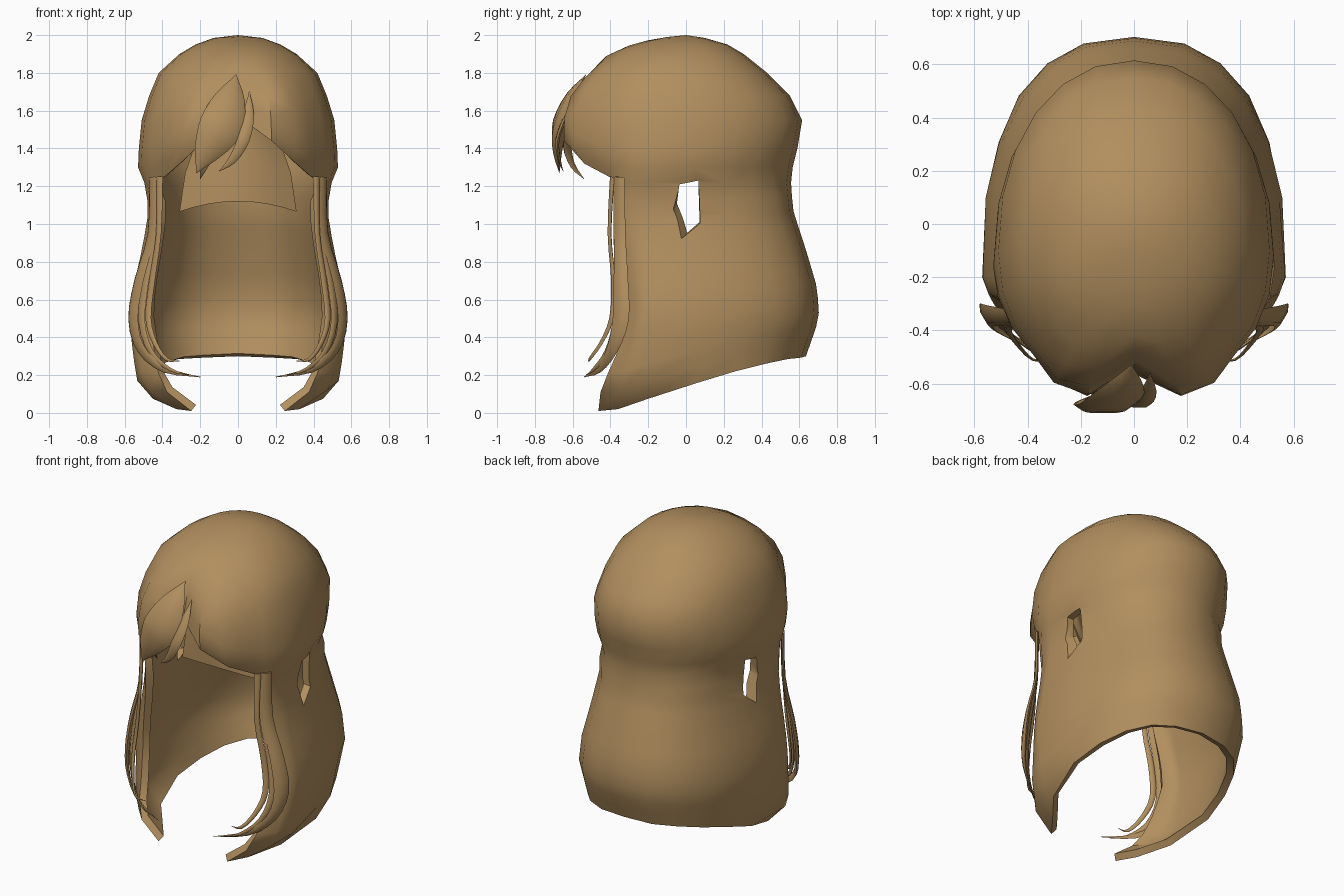
import bpy, bmesh
from math import sin, cos, radians, pi
from mathutils import Vector

if "Cube" in bpy.data.objects:
    bpy.data.objects.remove(bpy.data.objects["Cube"])

hair = bpy.data.materials.new("warm brown hair")
hair.use_nodes = True
COLOR = (0.445, 0.275, 0.114, 1)
hair.diffuse_color = COLOR
hair.node_tree.nodes["Principled BSDF"].inputs["Base Color"].default_value = COLOR


def finish(name, bm):
    bmesh.ops.recalc_face_normals(bm, faces=bm.faces)
    mesh = bpy.data.meshes.new(name)
    bm.to_mesh(mesh)
    bm.free()
    obj = bpy.data.objects.new(name, mesh)
    bpy.context.collection.objects.link(obj)
    mesh.materials.append(hair)
    return obj


def activate(obj):
    bpy.ops.object.select_all(action='DESELECT')
    obj.select_set(True)
    bpy.context.view_layer.objects.active = obj


def smooth(obj, angle=40):
    activate(obj)
    bpy.ops.object.shade_smooth_by_angle(angle=radians(angle))


def lookup(table, key):
    """Linear interpolation in a table whose first column descends."""
    for a, b in zip(table, table[1:]):
        if key >= b[0]:
            t = min(1, max(0, (a[0] - key) / (a[0] - b[0])))
            return [p + (q - p) * t for p, q in zip(a[1:], b[1:])]
    return table[-1][1:]


# Horizontal sections: height, half width, back y, front y, middle y
SECTIONS = [
    (2.0, 0, 0, 0, 0), (1.985, .13, .1, -.15, -.02), (1.95, .225, .22, -.29, -.04),
    (1.9, .31, .305, -.41, -.06), (1.8, .42, .43, -.52, -.08), (1.68, .47, .55, -.6, -.1),
    (1.55, .51, .615, -.64, -.1), (1.4, .525, .59, -.635, -.12), (1.28, .53, .56, -.53, -.17),
    (1.2, .485, .555, -.49, -.2), (1.06, .475, .57, -.46, -.2), (.88, .505, .63, -.41, -.2),
    (.66, .555, .695, -.37, -.2), (.5, .575, .705, -.36, -.2), (.3, .555, .635, -.44, -.2),
    (.15, .53, .59, -.53, -.2), (.08, .46, .57, -.55, -.2), (0, .31, .55, -.55, -.2)]
# Lower edges by angle from the back, descending
FRINGE = [(180, 1.57), (165, 1.44), (150, 1.32), (135, 1.26), (120, 1.22), (0, 1.22)]
HEM = [(120, .01), (105, .02), (90, .075), (75, .16), (60, .22), (45, .26), (30, .285), (0, .3)]


def on_shell(angle, z):
    width, back, front, mid = lookup(SECTIONS, z)
    s, c = sin(radians(angle)), cos(radians(angle))
    power = 2 / (2.15 if z > 1.2 else 2.45)
    side = 1 if s > 0 else -1
    x = width * abs(s) ** power * side
    y = mid + ((back if c > 0 else front) - mid) * abs(c) ** power
    # brow lobes either side of a parting notch
    swell = min(1, max(0, (1.88 - z) / .2))
    if abs(angle) > 170:
        y += .07 * swell
    elif abs(angle) > 140:
        x += .03 * swell * side
        y -= .025 * swell
    return Vector((x, y, z))


# Crown, fringe and long back as one shell
bm = bmesh.new()
angles = [-180 + 15 * i for i in range(24)]
apex = bm.verts.new((0, 0, 2))
crown = [1.985, 1.95, 1.9, 1.8, 1.68, 1.55, 1.4, 1.3, 1.22]
columns = {}
for a in angles:
    edge = lookup(FRINGE, abs(a))[0]
    col = [bm.verts.new(on_shell(a, 2 - (2 - z) * (2 - edge) / .78)) for z in crown]
    if abs(a) <= 120:
        hem = lookup(HEM, abs(a))[0]
        for i in range(1, 13):
            # front edges wrap further inward towards the tips
            wrap = max(0, abs(a) - 90) * .5 * i / 12
            turned = a + wrap if a > 0 else a - wrap
            col.append(bm.verts.new(on_shell(turned, edge + (hem - edge) * i / 12)))
    columns[a] = col
for i, a in enumerate(angles):
    left, right = columns[a], columns[angles[(i + 1) % len(angles)]]
    bm.faces.new((apex, left[0], right[0]))
    for j in range(min(len(left), len(right)) - 1):
        bm.faces.new((left[j], left[j + 1], right[j + 1], right[j]))
shell = finish("hair_shell", bm)
wall = shell.vertex_groups.new(name="wall")
for v in shell.data.vertices:
    thin = v.co.z > 1.2 and v.co.y < -.33
    wall.add([v.index], .25 if thin else 1, 'REPLACE')
thick = shell.modifiers.new("thickness", 'SOLIDIFY')
thick.thickness = .045
thick.offset = -1
thick.vertex_group = "wall"
activate(shell)
bpy.ops.object.modifier_apply(modifier="thickness")

# Ear openings through both sides, with a slanted lower rim
OUTSIDE = [(-.035, 1.21), (.065, 1.23), (.078, 1.0), (-.03, .915), (-.078, 1.06)]
INSIDE = [(-.035, 1.21), (.065, 1.23), (.072, 1.01), (.012, .96), (-.048, 1.11)]
bm = bmesh.new()
rings = [[bm.verts.new((x, y, z)) for y, z in outline] for x, outline in (
    (-1, OUTSIDE), (-.5, OUTSIDE), (-.425, INSIDE), (.425, INSIDE), (.5, OUTSIDE), (1, OUTSIDE))]
for a, b in zip(rings, rings[1:]):
    for k in range(5):
        bm.faces.new((a[k], a[(k + 1) % 5], b[(k + 1) % 5], b[k]))
bm.faces.new(rings[0])
bm.faces.new(rings[-1])
cutter = finish("ear_cutter", bm)
cutter.hide_render = True
cut = shell.modifiers.new("ears", 'BOOLEAN')
cut.object = cutter
cut.operation = 'DIFFERENCE'
cut.solver = 'EXACT'
activate(shell)
bpy.ops.object.modifier_apply(modifier="ears")
bpy.data.objects.remove(cutter)
smooth(shell, 45)

# Inner panel under the fringe
bm = bmesh.new()
PANEL = [(1.72, .2, -.21), (1.45, .21, -.22), (1.25, .28, -.23), (1.1, .31, -.23)]
rows = []
for z, half, y in PANEL:
    row = []
    for i in range(9):
        u = i / 4 - 1
        drop = .055 * u * u if z < 1.2 else 0
        row.append(bm.verts.new((u * half, y + .1 * u * u, z + .02 - drop)))
    rows.append(row)
for upper, lower in zip(rows, rows[1:]):
    for i in range(8):
        bm.faces.new((upper[i], lower[i], lower[i + 1], upper[i + 1]))
smooth(finish("inner_panel", bm))


def lock(name, path, facing, depth=.35, side=1):
    """Tapered flat lock: path holds x, y, z and half width."""
    pts = [Vector((p[0] * side, p[1], p[2], p[3])) for p in path]
    ext = [pts[0]] + pts + [pts[-1]]
    fine = []
    for i in range(1, len(ext) - 2):
        a, b, c, d = ext[i - 1:i + 3]
        for k in range(3):
            t = k / 3
            fine.append(b + (c - a) * (t / 2) + (a * 2 - b * 5 + c * 4 - d) * (t * t / 2)
                        + (b * 3 - a - c * 3 + d) * (t ** 3 / 2))
    fine.append(pts[-1])
    face_dir = Vector((facing[0] * side, facing[1], facing[2]))
    bm = bmesh.new()
    rings = []
    for i, p in enumerate(fine):
        tangent = (fine[min(i + 1, len(fine) - 1)] - fine[max(i - 1, 0)]).xyz.normalized()
        across = tangent.cross(face_dir).normalized()
        out = across.cross(tangent).normalized()
        r = max(p.w, .002)
        rings.append([bm.verts.new(p.xyz + across * r * cos(k * pi / 3) + out * r * depth * sin(k * pi / 3))
                      for k in range(6)])
    for a, b in zip(rings, rings[1:]):
        for k in range(6):
            bm.faces.new((a[k], a[(k + 1) % 6], b[(k + 1) % 6], b[k]))
    bm.faces.new(rings[0])
    bm.faces.new(rings[-1])
    smooth(finish(name, bm), 60)


# Centre fringe locks
FRONT = (0, -1, 0)
lock("fringe_lock_large", [(-.01, -.53, 1.79, 0), (-.04, -.61, 1.67, .08), (-.09, -.67, 1.52, .115),
                           (-.16, -.68, 1.39, .075), (-.22, -.67, 1.27, 0)], FRONT)
lock("fringe_lock_small", [(.06, -.56, 1.7, 0), (.055, -.63, 1.58, .03), (.03, -.68, 1.45, .032),
                           (-.03, -.67, 1.34, .022), (-.1, -.65, 1.28, 0)], FRONT)
lock("fringe_lock_wisp", [(-.08, -.62, 1.55, .03), (-.15, -.63, 1.42, .045),
                          (-.18, -.6, 1.31, .025), (-.2, -.54, 1.24, 0)], (-.5, -1, 0))

# Side locks, mirrored
OUTER = [(.455, -.35, 1.25, .03), (.46, -.35, .95, .035), (.525, -.345, .7, .045), (.555, -.345, .5, .05),
         (.515, -.39, .34, .035), (.39, -.46, .23, .018), (.2, -.54, .19, 0)]
INNER = [(.415, -.39, 1.25, .02), (.42, -.405, .95, .016), (.455, -.385, .7, .018), (.475, -.395, .5, .018),
         (.44, -.45, .37, .014), (.38, -.51, .285, .01), (.31, -.51, .275, 0)]
MIDDLE = [(.435, -.37, 1.25, .02), (.44, -.37, .95, .02), (.49, -.36, .7, .025), (.51, -.37, .48, .025),
          (.46, -.42, .32, .018), (.36, -.49, .23, .01), (.26, -.53, .2, 0)]
for word, side in (("left", 1), ("right", -1)):
    lock(word + "_side_lock_outer", OUTER, (1, -.6, 0), .3, side)
    lock(word + "_side_lock_inner", INNER, (.6, -1, 0), .5, side)
    lock(word + "_side_lock_middle", MIDDLE, (.8, -.8, 0), .4, side)
